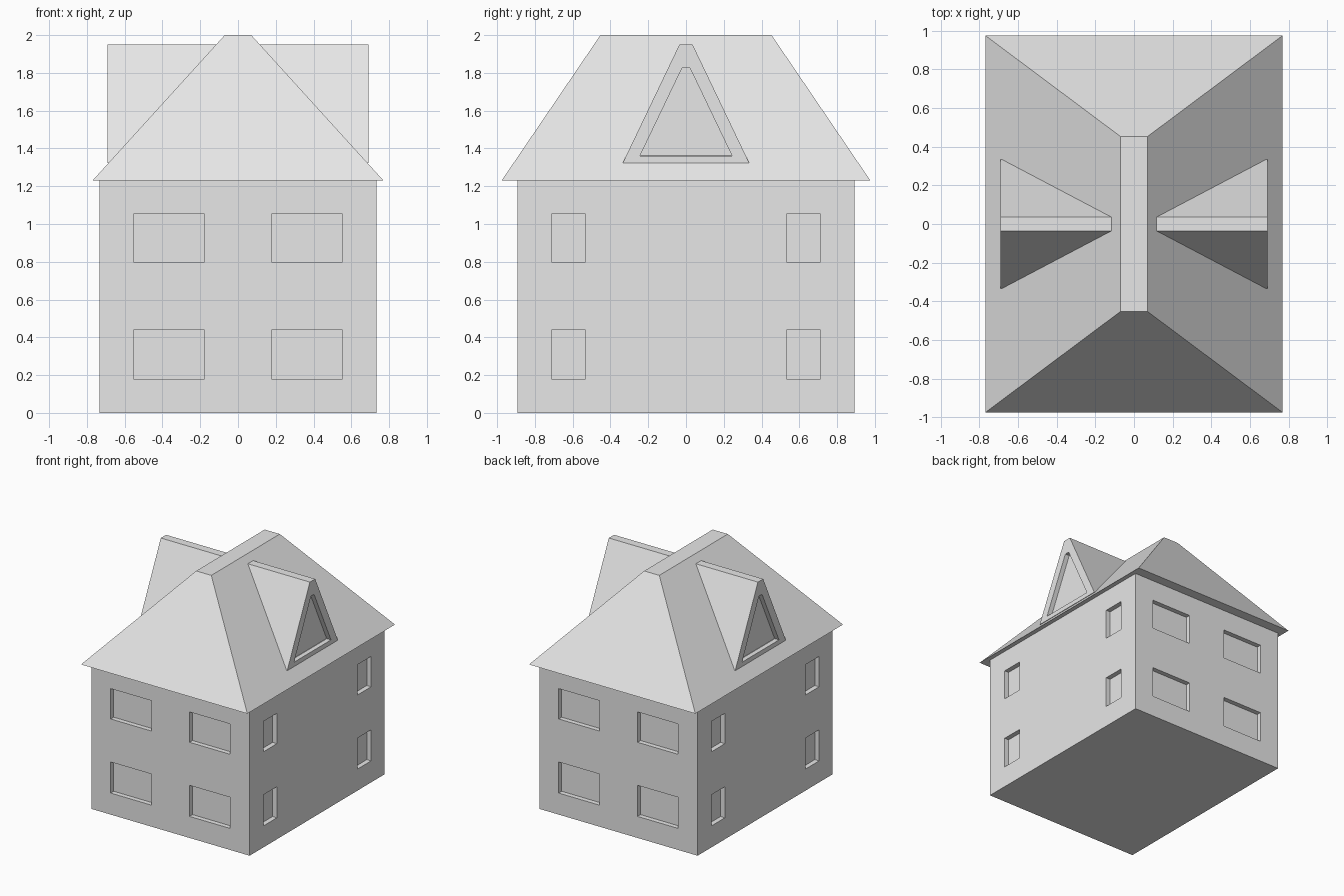
import bpy
import bmesh

cube = bpy.data.objects.get("Cube")
if cube:
    bpy.data.objects.remove(cube, do_unlink=True)

# Single plain plaster colour
plaster = bpy.data.materials.new("light_grey_plaster")
plaster.use_nodes = True
GREY = (0.8, 0.8, 0.8, 1)
plaster.diffuse_color = GREY
plaster.node_tree.nodes["Principled BSDF"].inputs["Base Color"].default_value = GREY

WALL_X, WALL_Y, EAVES, TOP = 0.733, 0.893, 1.23, 2.0
DORMER_X = 0.69
RECESS = 0.04


def add_loft(bm, start, end):
    """Solid between two matching loops of points."""
    a = [bm.verts.new(p) for p in start]
    b = [bm.verts.new(p) for p in end]
    bm.faces.new(a)
    bm.faces.new(b)
    for i in range(len(a)):
        j = (i + 1) % len(a)
        bm.faces.new((a[i], a[j], b[j], b[i]))


def rect(x, y, z):
    return [(-x, -y, z), (x, -y, z), (x, y, z), (-x, y, z)]


def add_box(bm, centre, half):
    cx, cy, cz = centre
    loops = [[(cx + x, cy + y, cz + z) for x, y, z in rect(half[0], half[1], s * half[2])]
             for s in (-1, 1)]
    add_loft(bm, *loops)


def trapezoid(x, bottom, top, z0, z1):
    return [(x, -bottom, z0), (x, bottom, z0), (x, top, z1), (x, -top, z1)]


def finish(bm, name):
    bmesh.ops.recalc_face_normals(bm, faces=bm.faces)
    mesh = bpy.data.meshes.new(name)
    bm.to_mesh(mesh)
    bm.free()
    mesh.materials.append(plaster)
    obj = bpy.data.objects.new(name, mesh)
    bpy.context.collection.objects.link(obj)
    return obj


def cut(target, cutter):
    cutter.hide_render = True
    cutter.hide_viewport = True
    cutter.display_type = 'WIRE'
    mod = target.modifiers.new("recesses", 'BOOLEAN')
    mod.operation = 'DIFFERENCE'
    mod.solver = 'EXACT'
    mod.object = cutter


# Walls
bm = bmesh.new()
add_loft(bm, rect(WALL_X, WALL_Y, 0), rect(WALL_X, WALL_Y, EAVES))
walls = finish(bm, "walls")

# Window recesses: two storeys, two per wall
bm = bmesh.new()
for z, half_z in ((0.31, 0.13), (0.927, 0.127)):
    for side in (-1, 1):
        for pair in (-1, 1):
            add_box(bm, (pair * 0.365, side * WALL_Y, z), (0.188, RECESS, half_z))
            add_box(bm, (side * WALL_X, pair * 0.623, z), (RECESS, 0.09, half_z))
cut(walls, finish(bm, "window_cutter"))

# Hipped roof with a flat ridge
bm = bmesh.new()
add_loft(bm, rect(0.77, 0.976, EAVES), rect(0.07, 0.453, TOP))
finish(bm, "roof")

# Dormers: one prism running through the roof, showing on both sides
bm = bmesh.new()
add_loft(bm, *[trapezoid(s * DORMER_X, 0.335, 0.035, 1.323, 1.95) for s in (-1, 1)])
dormers = finish(bm, "dormers")

# Dormer window recesses
bm = bmesh.new()
for side in (-1, 1):
    add_loft(bm, *[trapezoid(side * (DORMER_X + d), 0.244, 0.02, 1.36, 1.827)
                   for d in (-RECESS, RECESS)])
cut(dormers, finish(bm, "dormer_window_cutter"))
